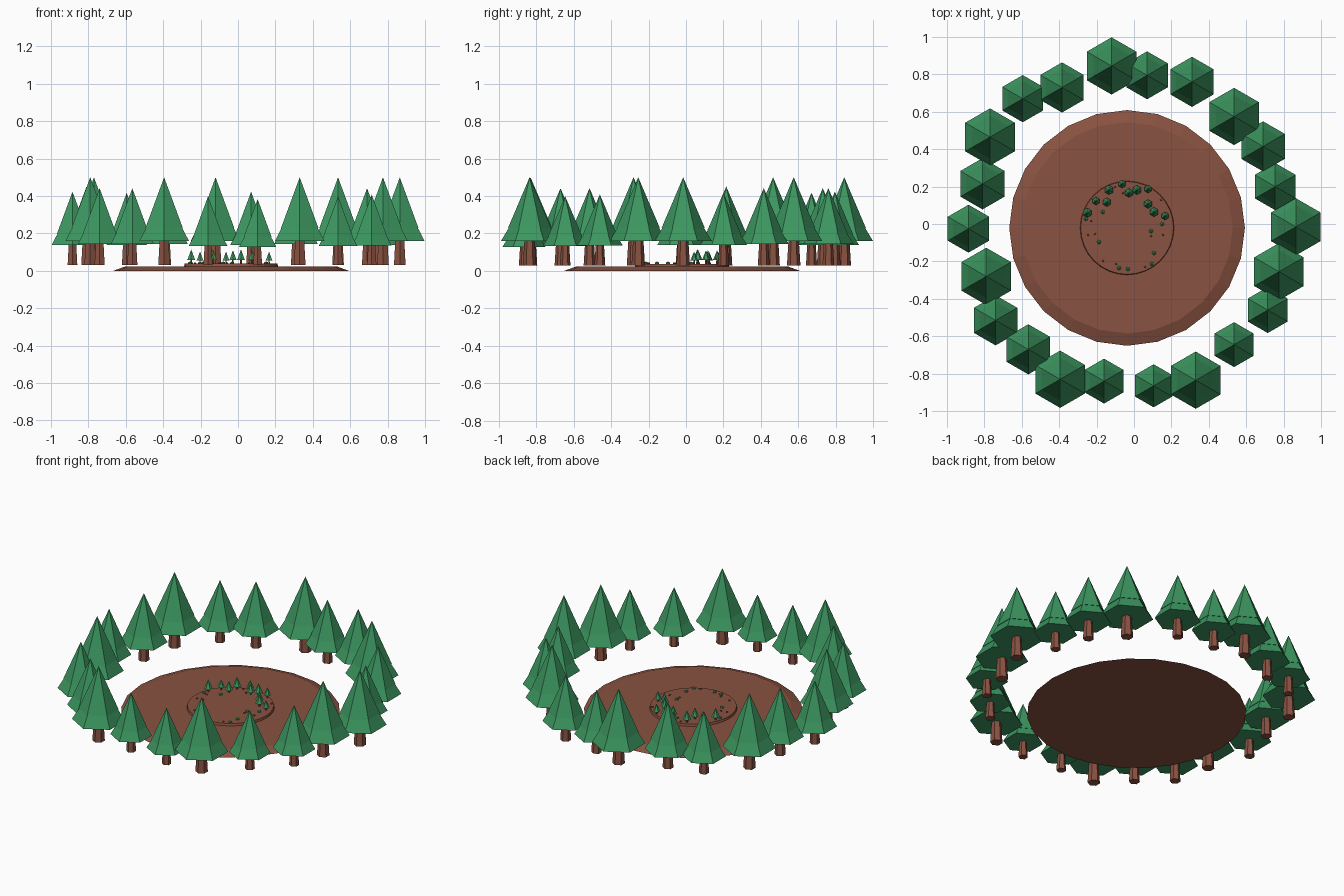
import bpy, math

def material(name, rgb):
    m = bpy.data.materials.new(name)
    m.diffuse_color = (*rgb, 1)
    return m

GREEN = material("leaf green", (0.045, 0.305, 0.117))
BROWN = material("earth brown", (0.25, 0.084, 0.053))
CX, CY = -0.037, -0.021          # centre of the clearing

def cone(name, x, y, z, r1, r2, h, mat, sides=6):
    """Flat faced cone or frustum standing on z, one corner towards +y."""
    bpy.ops.mesh.primitive_cone_add(vertices=sides, radius1=r1, radius2=r2, depth=h,
                                    location=(x, y, z + h / 2))
    ob = bpy.context.object
    ob.name = name
    ob.data.materials.append(mat)
    return ob

def tree(name, x, y, z, s):
    """Conifer: tapered trunk and two overlapping tiers of leaves."""
    cone(name + "_trunk", x, y, z, 0.036 * s, 0.026 * s, 0.16 * s, BROWN)
    cone(name + "_lower_leaves", x, y, z + 0.13 * s, 0.153 * s, 0.075 * s, 0.13 * s, GREEN)
    cone(name + "_upper_leaves", x, y, z + 0.20 * s, 0.115 * s, 0, 0.27 * s, GREEN)

# Ground: wide bevelled disc and raised round patch
cone("ground_disc", CX, CY, 0, 0.63, 0.565, 0.024, BROWN, 24)
cone("raised_patch", CX, CY, 0.02, 0.252, 0.248, 0.018, BROWN, 32)

# Ring of large trees: x, y, crown radius
ring = [(-.12, .845, .153), (.07, .795, .128), (.31, .76, .134), (.535, .575, .153),
        (.69, .415, .134), (.755, .2, .126), (.865, -.015, .153), (.775, -.255, .153),
        (.715, -.46, .123), (.535, -.645, .12), (.33, -.835, .153), (.105, -.865, .115),
        (-.16, -.84, .12), (-.395, -.83, .153), (-.565, -.67, .134), (-.74, -.515, .134),
        (-.79, -.28, .153), (-.885, -.025, .128), (-.81, .215, .137), (-.77, .465, .153),
        (-.595, .67, .126), (-.385, .73, .134)]
for i, (x, y, r) in enumerate(ring):
    tree(f"tree_{i + 1}", x, y, 0.03, r / 0.153)

# Small trees along the back of the patch
saplings = [(-.25, .06), (-.203, .123), (-.145, .117), (-.134, .182), (-.064, .214),
            (-.027, .166), (.016, .182), (.075, .187), (.075, .107), (.107, .064), (.166, .043)]
for i, (x, y) in enumerate(saplings):
    tree(f"sapling_{i + 1}", x, y, 0.037, (0.165, 0.14, 0.155)[i % 3])

# Shrubs and pebbles round the edge of the patch
def lump(name, x, y, r, mat):
    bpy.ops.mesh.primitive_ico_sphere_add(subdivisions=1, radius=r, location=(x, y, 0.041))
    ob = bpy.context.object
    ob.name = name
    ob.scale.z = 0.8
    ob.data.materials.append(mat)

shrubs = [(-.187, -.096), (-.166, .064), (-.08, -.235), (-.032, -.24), (.096, -.214),
          (.107, -.155), (.091, -.037), (.15, 0), (-.257, .027)]
for i, (x, y) in enumerate(shrubs):
    lump(f"shrub_{i + 1}", x, y, 0.012, GREEN)
pebbles = [(-.23, .016), (-.246, -.059), (-.209, -.053), (-.166, -.198), (-.096, -.214),
           (.059, -.23), (.091, -.064), (.144, .128), (-.059, .166), (-.102, .198), (.155, -.059)]
for i, (x, y) in enumerate(pebbles):
    lump(f"pebble_{i + 1}", x, y, 0.007, BROWN)
